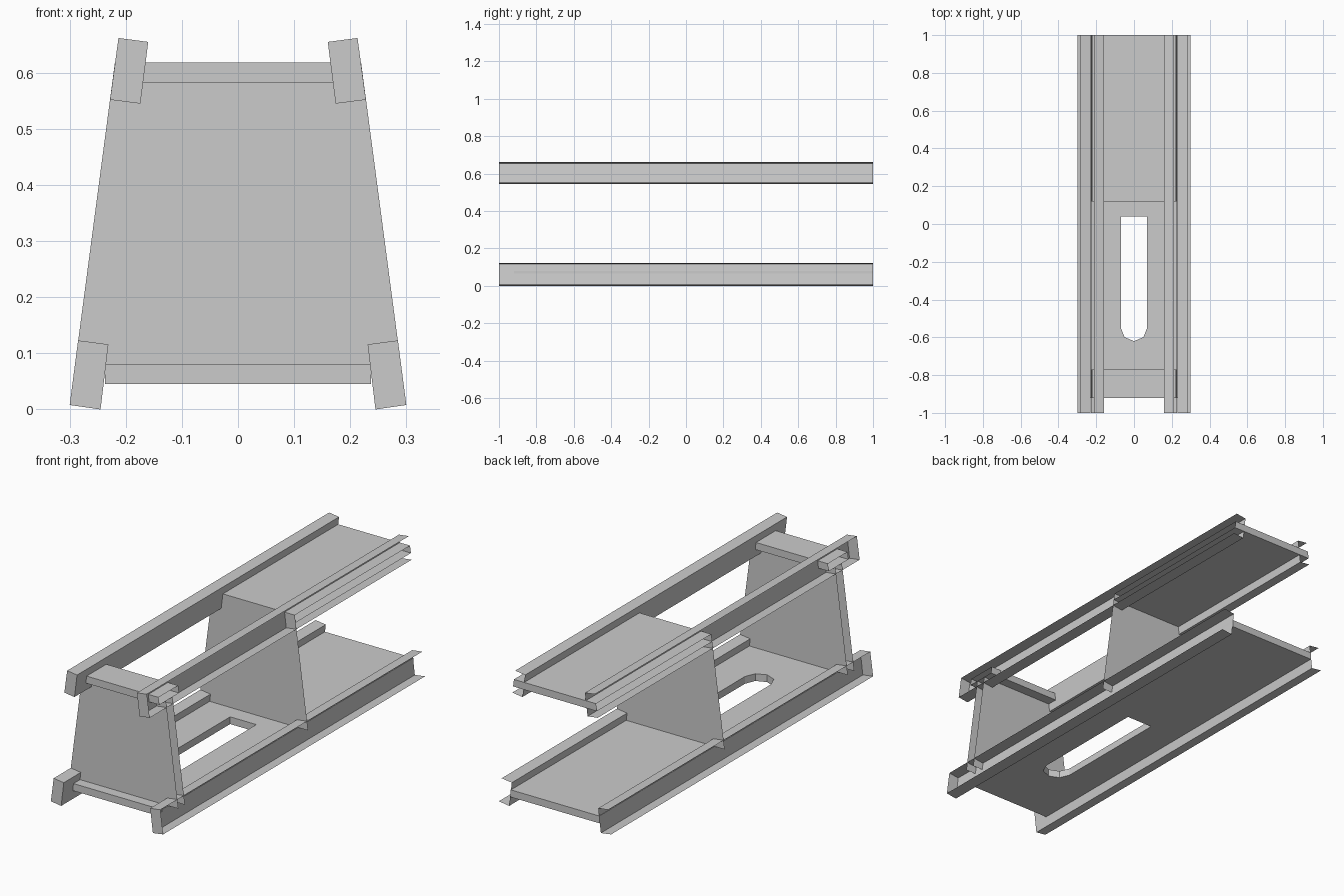
import bpy, math

if "Cube" in bpy.data.objects:
    bpy.data.objects.remove(bpy.data.objects["Cube"])


def mesh_object(name, verts, faces):
    mesh = bpy.data.meshes.new(name)
    mesh.from_pydata(verts, [], faces)
    mesh.update()
    obj = bpy.data.objects.new(name, mesh)
    bpy.context.collection.objects.link(obj)
    return obj


def outer_x(z):
    """Half width of the tapered frame at height z."""
    return 0.301 - 0.132 * z


# Thin-sheet channel rail, open outward and at the rear, capped at the front
def rail(name, profile, side):
    n = len(profile)
    verts = [(side * x, y, z) for y in (-1, 1) for x, z in profile]
    faces = [(i, i + 1, n + i + 1, n + i) for i in range(n - 1)]
    faces.append(tuple(range(n)))
    if side < 0:
        faces = [f[::-1] for f in faces]
    mesh_object(name, verts, faces)


# Crosswise deck: top, bottom, front and rear sheets with open sides
def deck(name, y0, y1, z0, z1):
    verts = [(s * outer_x(z), y, z)
             for y, z in ((y0, z0), (y1, z0), (y1, z1), (y0, z1))
             for s in (-1, 1)]
    faces = [(2 * i, 2 * i + 1, (2 * i + 3) % 8, (2 * i + 2) % 8)[::-1]
             for i in range(4)]
    mesh_object(name, verts, faces)


# Upright trapezoid sheet
def bulkhead(name, y, z0=0.08, z1=0.583):
    a, b = outer_x(z0), outer_x(z1)
    mesh_object(name, [(-a, y, z0), (a, y, z0), (b, y, z1), (-b, y, z1)],
                [(0, 1, 2, 3)])


# Floor plate with a slot, filled from two outlines
def floor_plate(name, outlines, z0, z1):
    curve = bpy.data.curves.new(name + "_outline", 'CURVE')
    curve.dimensions = '2D'
    curve.fill_mode = 'BOTH'
    curve.extrude = (z1 - z0) / 2
    for points in outlines:
        spline = curve.splines.new('POLY')
        spline.points.add(len(points) - 1)
        for p, (x, y) in zip(spline.points, points):
            p.co = (x, y, 0, 1)
        spline.use_cyclic_u = True
        spline.use_smooth = False
    helper = bpy.data.objects.new(name + "_outline", curve)
    bpy.context.collection.objects.link(helper)
    bpy.context.view_layer.update()
    graph = bpy.context.evaluated_depsgraph_get()
    mesh = bpy.data.meshes.new_from_object(helper.evaluated_get(graph))
    bpy.data.objects.remove(helper)
    obj = bpy.data.objects.new(name, mesh)
    obj.location.z = (z0 + z1) / 2
    bpy.context.collection.objects.link(obj)


# Four rails
lower = [(0.30, 0.008), (0.245, 0.0), (0.231, 0.116), (0.285, 0.123)]
upper = [(0.228, 0.552), (0.174, 0.545), (0.16, 0.655), (0.213, 0.662)]
for label, side in (("left", -1), ("right", 1)):
    rail("lower_rail_" + label, lower, side)
    rail("upper_rail_" + label, upper, side)

# Slotted floor
slot = [(0.07, 0.04), (-0.07, 0.04)]
slot += [(0.07 * math.cos(a), -0.55 + 0.07 * math.sin(a))
         for a in (math.pi * (1 + i / 4) for i in range(5))]
edge = [(-0.237, -0.92), (0.237, -0.92), (0.237, 1), (-0.237, 1)]
floor_plate("floor", [edge, slot], 0.045, 0.08)

# Upper decks
deck("front_upper_deck", -0.92, -0.77, 0.583, 0.618)
deck("rear_upper_deck", 0.12, 1, 0.583, 0.618)

# Double front bulkhead and single rear bulkhead
bulkhead("front_bulkhead_outer", -0.87)
bulkhead("front_bulkhead_inner", -0.82)
bulkhead("rear_bulkhead", 0.12)
